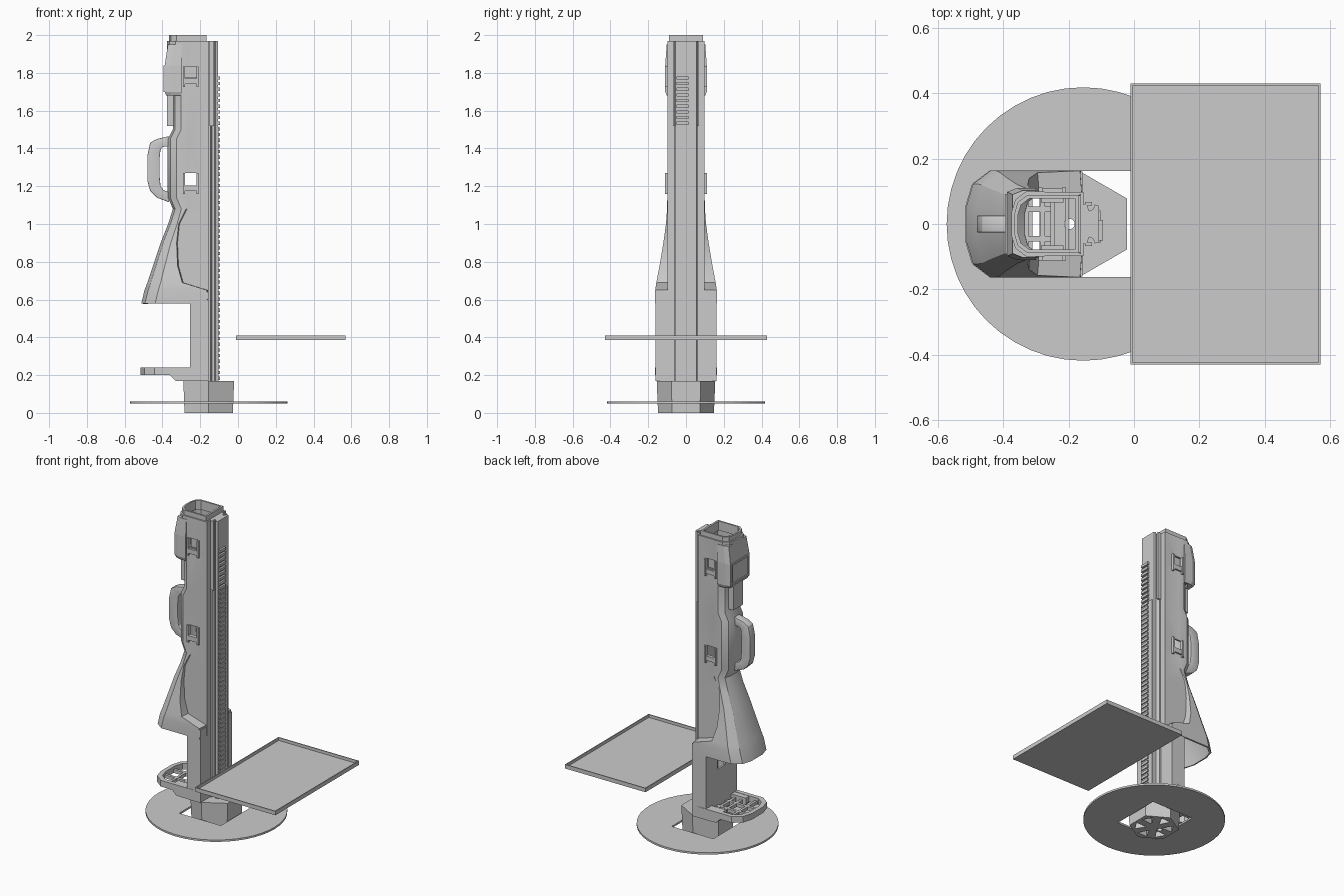
import bpy, bmesh, math
from mathutils import Vector

cube = bpy.data.objects.get("Cube")
if cube:
    bpy.data.objects.remove(cube, do_unlink=True)

grey = bpy.data.materials.new("light_grey_plastic")
grey.use_nodes = True
COLOR = (0.6, 0.6, 0.6, 1)
grey.diffuse_color = COLOR
grey.node_tree.nodes["Principled BSDF"].inputs["Base Color"].default_value = COLOR


def finish(name, bm):
    bmesh.ops.recalc_face_normals(bm, faces=bm.faces)
    mesh = bpy.data.meshes.new(name)
    bm.to_mesh(mesh)
    bm.free()
    mesh.materials.append(grey)
    ob = bpy.data.objects.new(name, mesh)
    bpy.context.collection.objects.link(ob)
    return ob


def loft(name, rings, caps=True, loop=False):
    """Skin rings of equal length; loop joins the last ring to the first."""
    bm = bmesh.new()
    vr = [[bm.verts.new(p) for p in r] for r in rings]
    n = len(vr[0])
    pairs = list(zip(vr, vr[1:])) + ([(vr[-1], vr[0])] if loop else [])
    for a, b in pairs:
        for i in range(n):
            j = (i + 1) % n
            bm.faces.new((a[i], a[j], b[j], b[i]))
    if caps and not loop:
        bm.faces.new(vr[0])
        bm.faces.new(vr[-1])
    return finish(name, bm)


def flat(pts, z):
    return [(x, y, z) for x, y in pts]


def side(pts, y):
    return [(x, y, z) for x, z in pts]


def boxes(name, spans):
    """One object made of axis-aligned boxes (x0, x1, y0, y1, z0, z1)."""
    bm = bmesh.new()
    for x0, x1, y0, y1, z0, z1 in spans:
        vs = bmesh.ops.create_cube(bm, size=1)["verts"]
        for v in vs:
            v.co = Vector((x1 if v.co.x > 0 else x0,
                           y1 if v.co.y > 0 else y0,
                           z1 if v.co.z > 0 else z0))
    return finish(name, bm)


def apply(ob):
    bpy.context.view_layer.update()
    dg = bpy.context.evaluated_depsgraph_get()
    mesh = bpy.data.meshes.new_from_object(ob.evaluated_get(dg))
    ob.modifiers.clear()
    ob.data = mesh


def cut(ob, cutter):
    m = ob.modifiers.new("cut", "BOOLEAN")
    m.operation, m.solver, m.object = "DIFFERENCE", "EXACT", cutter
    apply(ob)
    bpy.data.objects.remove(cutter, do_unlink=True)


def smooth(ob, angle=30):
    bpy.ops.object.select_all(action="DESELECT")
    ob.select_set(True)
    bpy.context.view_layer.objects.active = ob
    bpy.ops.object.shade_smooth_by_angle(angle=math.radians(angle))


def mirror_y(half):
    return half + [(x, -y) for x, y in reversed(half)]


def d_shape(front, back, w):
    """Plan outline: square at the front, rounded at the back."""
    return mirror_y([(front, w), (back + .45 * w, w),
                     (back + .12 * w, .75 * w), (back, .35 * w)])


# Base disc with square opening
bm = bmesh.new()
bmesh.ops.create_cone(bm, cap_ends=True, segments=48, radius1=.418, radius2=.418, depth=.012)
bmesh.ops.translate(bm, verts=bm.verts, vec=(-.155, 0, .055))
disc = finish("base_disc", bm)
cut(disc, boxes("disc_cutter", [(-.31, -.01, -.162, .162, 0, .1)]))

# Hexagonal hub with wedge recesses underneath and a through hole
def hexagon(r, z):
    return [(-.155 + r * math.sin(k * math.pi / 3), r * math.cos(k * math.pi / 3), z)
            for k in range(6)]

hub = loft("hub", [hexagon(.148, 0), hexagon(.155, .17)])
for k in range(6):
    a = k * math.pi / 3 + math.pi / 6
    tri = [(-.155 + r * math.cos(a + d), r * math.sin(a + d))
           for r, d in ((.045, 0), (.115, .3), (.115, -.3))]
    cut(hub, loft("wedge_cutter", [flat(tri, -.02), flat(tri, .035)]))
hole = [(-.197 + .016 * math.cos(t * math.pi / 6), .016 * math.sin(t * math.pi / 6))
        for t in range(12)]
cut(hub, loft("hole_cutter", [flat(hole, -.1), flat(hole, .3)]))

# Side tray: floor with a thin raised rim
T = (-.01, .57, -.43, .43)
boxes("tray", [(T[0], T[1], T[2], T[3], .385, .392),
               (T[0], T[0] + .006, T[2], T[3], .385, .411),
               (T[1] - .006, T[1], T[2], T[3], .385, .411),
               (T[0], T[1], T[2], T[2] + .006, .385, .411),
               (T[0], T[1], T[3] - .006, T[3], .385, .411)])

# Lower column, hollow, with a rear window
column = boxes("lower_column", [(-.255, -.157, -.161, .161, .168, .64)])
cut(column, boxes("bore_cutter", [(-.242, -.17, -.085, .085, .1, .7)]))
cut(column, boxes("rear_window_cutter", [(-.28, -.23, -.04, .04, .45, .54)]))

# Lower foot: rounded rim, ribs and thicker side roots
outer, inner = d_shape(-.2, -.515, .163), d_shape(-.21, -.488, .135)
foot = loft("foot_rim", [flat(outer, .2), flat(outer, .24), flat(inner, .24), flat(inner, .2)],
            loop=True)
smooth(foot)
boxes("foot_ribs", [(-.5, -.25, s * .045 - .009, s * .045 + .009, .2, .222) for s in (-1, 1)]
      + [(x - .008, x + .008, -.14, .14, .2, .222) for x in (-.41, -.33, -.28)])
root = [(-.36, .2), (-.33, .17), (-.2, .168), (-.2, .238), (-.36, .238)]
for s, label in ((1, "left"), (-1, "right")):
    loft("foot_root_" + label, [side(root, s * .1), side(root, s * .162)])

# Flared stock and tube as one shell: height, back x, half width, shoulder x
SECTIONS = [(.58, -.512, .163, -.157), (.65, -.495, .163, -.16), (.69, -.48, .157, -.29),
            (.78, -.45, .14, -.315), (.9, -.41, .12, -.32), (1.0, -.37, .106, -.31),
            (1.08, -.345, .1, -.27), (1.14, -.37, .099, -.27), (1.45, -.37, .099, -.27),
            (1.5, -.345, .099, -.25), (1.69, -.345, .099, -.25), (1.72, -.375, .099, -.27),
            (1.97, -.375, .099, -.27)]
rings = []
for z, back, w, shoulder in SECTIONS:
    half = [(-.155, .098), (shoulder, .098), (shoulder - .005, w), (back + .45 * w, w),
            (back + .12 * w, .75 * w), (back, .35 * w)]
    rings.append(flat(mirror_y(half), z))
body = loft("stock_and_tube", rings, caps=False)
shell = body.modifiers.new("shell", "SOLIDIFY")
shell.thickness, shell.offset = .012, -1
apply(body)
cut(body, boxes("side_window_cutter", [(-.28, -.22, -.3, .3, 1.205, 1.27),
                                       (-.28, -.22, -.3, .3, 1.775, 1.835)]))
smooth(body)

# Top collar
outer, inner = d_shape(-.168, -.366, .089), d_shape(-.18, -.355, .078)
collar = loft("top_collar", [flat(outer, 1.94), flat(outer, 2), flat(inner, 2), flat(inner, 1.94)],
              loop=True)
smooth(collar)

# Clip frames around the side windows, mirrored left and right
clips = []
for top in (1.27, 1.835):
    for s in (-1, 1):
        y0, y1 = sorted((s * .092, s * .112))
        clips += [(-.292, -.28, y0, y1, top - .11, top), (-.22, -.208, y0, y1, top - .11, top),
                  (-.28, -.22, y0, y1 - .004 if s > 0 else y1, top - .095, top - .065)]
boxes("side_clips", clips)
boxes("upper_catch", [(-.285, -.215, s * .072 - .006, s * .072 + .006, 1.75, 1.85)
                      for s in (-1, 1)])

# Rear saddle block with a framed panel, and the plate below it
def saddle(back, w, z):
    return flat(mirror_y([(-.3, w), (back + .03, w), (back, w - .012)])[:3]
                + [(back, -w + .012), (back + .03, -w), (-.3, -w), (-.3, -.094),
                   (-.335, -.094), (-.368, -.04), (-.368, .04), (-.335, .094), (-.3, .094)], z)

loft("rear_saddle", [saddle(-.38, .102, 1.68), saddle(-.388, .11, 1.7),
                     saddle(-.388, .11, 1.84), saddle(-.371, .102, 1.95)])
boxes("saddle_frame", [(-.394, -.386, -.085, .085, z, z + .012) for z in (1.7, 1.828)]
      + [(-.394, -.386, y - .006, y + .006, 1.7, 1.84) for y in (-.085, .085)])
boxes("rear_plate", [(-.375, -.335, -.05, .05, 1.52, 1.68)])

# Rear loop handle
out_loop = [(-.365, 1.465), (-.43, 1.45), (-.465, 1.43), (-.48, 1.36), (-.48, 1.23),
            (-.465, 1.175), (-.43, 1.14), (-.365, 1.115)]
in_loop = [(-.372, 1.41), (-.395, 1.41), (-.41, 1.395), (-.415, 1.35), (-.415, 1.25),
           (-.41, 1.2), (-.395, 1.18), (-.372, 1.17)]
handle = loft("loop_handle", [side(out_loop, -.026), side(out_loop, .026),
                              side(in_loop, .026), side(in_loop, -.026)], loop=True)
bevel = handle.modifiers.new("bevel", "BEVEL")
bevel.width, bevel.segments = .008, 2
apply(handle)
smooth(handle, 40)

# Front rail, its backing strip and rack teeth
rail = mirror_y([(-.16, .06), (-.145, .06), (-.137, .04), (-.125, .045), (-.12, .06), (-.107, .055)])
loft("front_rail", [flat(rail, .168), flat(rail, 1.97)])
boxes("rail_upper_strips", [(-.15, -.128, s * .062 - .006, s * .062 + .006, 1.52, 1.97)
                            for s in (-1, 1)])
boxes("rack_strip", [(-.108, -.102, -.058, .042, .168, 1.515)])
boxes("rack_teeth", [(-.108, -.095, -.05, .012, .175 + .03 * i, .192 + .03 * i)
                     for i in range(54)])
